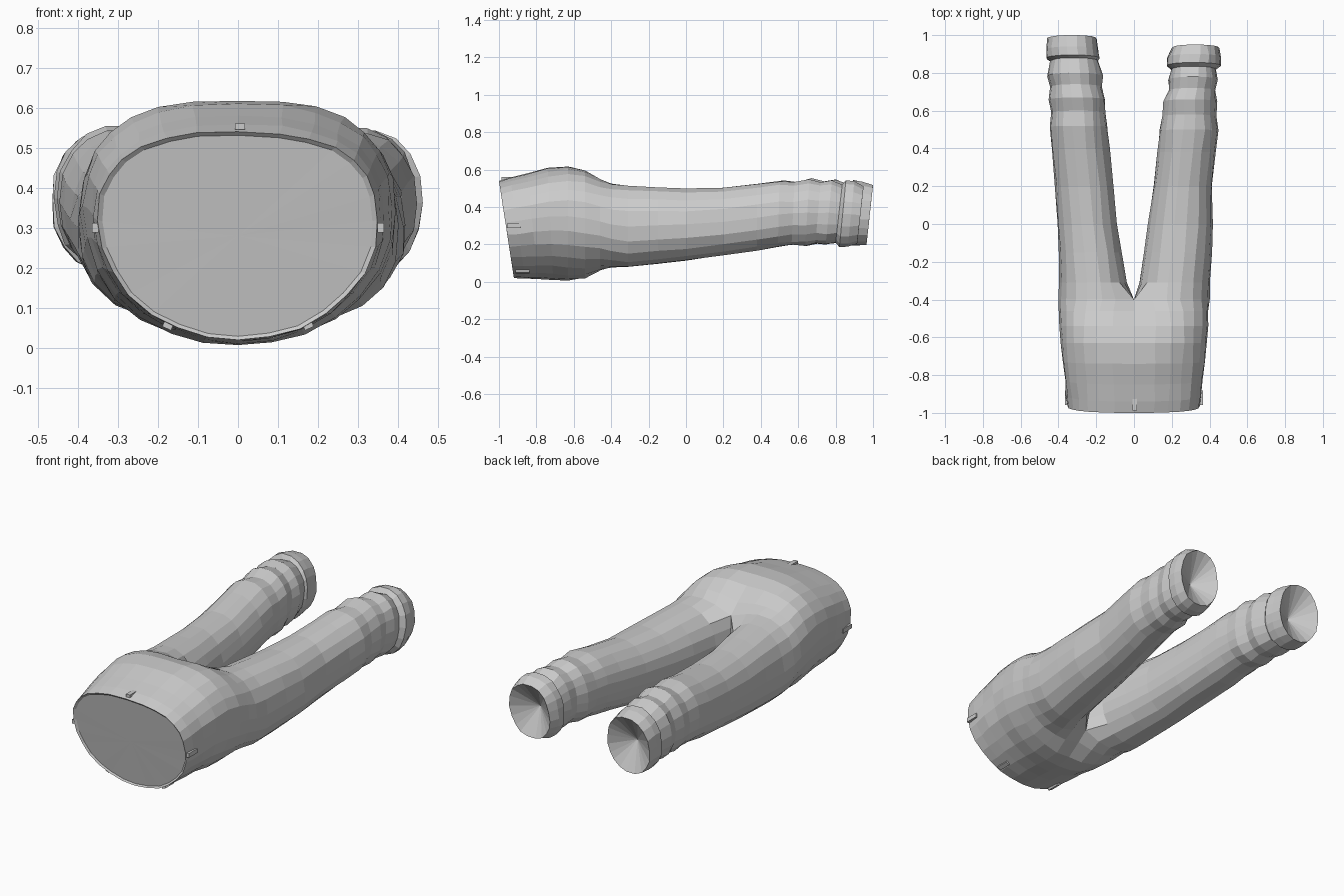
import bpy, bmesh, math, random
from mathutils import Vector

if "Cube" in bpy.data.objects:
    bpy.data.objects.remove(bpy.data.objects["Cube"])

random.seed(4)
OUTER, INNER = 15, 4          # points on the outside / inseam of each half section

# hips: y at top, half width, z low, z high, blend towards leg section, slant
HIPS = [(-1.00, .350, .020, .540, 0, .08), (-.94, .358, .018, .558, 0, .08),
        (-.85, .367, .015, .580, 0, .06), (-.74, .378, .010, .610, 0, .03),
        (-.63, .388, .002, .622, .05, 0), (-.54, .392, .008, .605, .15, 0),
        (-.46, .396, .045, .562, .40, 0), (-.40, .398, .068, .533, .75, 0)]
# legs: y at top, inner x, outer x, z low, z high
RIGHT = [(-.31, .030, .402, .080, .515), (-.15, .052, .412, .095, .508),
         (0, .075, .420, .112, .500), (.20, .105, .415, .140, .505),
         (.38, .125, .432, .165, .525), (.50, .135, .446, .185, .540),
         (.58, .152, .438, .195, .535), (.66, .155, .440, .192, .550),
         (.72, .185, .432, .205, .535), (.78, .180, .446, .198, .545),
         (.835, .195, .436, .208, .520), (.855, .172, .462, .182, .545),
         (.90, .178, .462, .185, .540), (.95, .200, .448, .200, .515)]
LEFT = [(-.31, .035, .395, .080, .515), (-.15, .065, .400, .095, .505),
        (0, .090, .405, .112, .497), (.20, .110, .420, .140, .500),
        (.40, .130, .438, .170, .525), (.52, .142, .446, .188, .545),
        (.60, .152, .440, .198, .535), (.67, .150, .452, .192, .555),
        (.74, .170, .445, .205, .538), (.80, .165, .462, .200, .550),
        (.88, .190, .442, .210, .520), (.895, .182, .464, .190, .545),
        (.94, .188, .466, .192, .538), (1.0, .200, .460, .195, .520)]


def spow(v, p):
    return math.copysign(abs(v) ** p, v)


def leg_section(x0, x1, z0, z1):
    """Rounded section, seam points at +-140 degrees, then the inseam."""
    degs = [140 - 280 * i / (OUTER - 1) for i in range(OUTER)]
    degs += [-140 - 80 * (i + 1) / (INNER + 1) for i in range(INNER)]
    pts = []
    for d in degs:
        a = math.radians(d)
        pts.append(((x0 + x1) / 2 + (x1 - x0) / 2 * spow(math.cos(a), .92),
                    (z0 + z1) / 2 + (z1 - z0) / 2 * spow(math.sin(a), .92)))
    return pts


def hip_section(w, z0, z1, blend):
    """Half of the hips, flat-topped and rounder below, easing into a leg."""
    leg = leg_section(0, w, z0, z1)
    zm = z0 + (z1 - z0) * .57
    pts = []
    for i in range(OUTER):
        a = math.pi / 2 - math.pi * i / (OUTER - 1)
        up = a > 0
        p = .8 if up else 1
        x = w * spow(max(math.cos(a), 0), p)
        z = zm + ((z1 - zm) if up else (zm - z0)) * spow(math.sin(a), p)
        x += (leg[i][0] - x) * blend
        z += (leg[i][1] - z) * blend
        pts.append((0 if i in (0, OUTER - 1) else x, z))
    top, low = pts[0][1], pts[-1][1]
    for i in range(INNER):
        pts.append((0, low + (top - low) * (i + 1) / (INNER + 1)))
    return pts


def add_ring(bm, pts, y, slant, side, count):
    zs = [p[1] for p in pts]
    z0, z1 = min(zs), max(zs)
    ring = []
    for x, z in pts[:count]:
        j = 0 if x < .001 else .004
        yy = y + slant * (z1 - z) / (z1 - z0)
        ring.append(bm.verts.new((side * (x + random.uniform(-j, j)),
                                  yy, z + random.uniform(-j, j) * .6)))
    return ring


def bridge(bm, a, b, closed):
    n = len(a) if closed else OUTER
    for i in range(n if closed else n - 1):
        k = (i + 1) % n
        bm.faces.new((a[i], a[k], b[k], b[i]))


def fan(bm, ring, centre, closed):
    c = bm.verts.new(centre)
    n = len(ring)
    for i in range(n if closed else n - 1):
        bm.faces.new((ring[i], ring[(i + 1) % n], c))


def half(bm, side, legs):
    # hips, open along the centre plane
    prev = None
    for k, (y, w, z0, z1, blend, slant) in enumerate(HIPS):
        last = k == len(HIPS) - 1
        ring = add_ring(bm, hip_section(w, z0, z1, blend), y, slant, side,
                        OUTER + INNER if last else OUTER)
        if prev:
            bridge(bm, prev, ring, False)
        else:
            # waist rim and closing cap
            mid = Vector((0, -.96, .28))
            rim = [bm.verts.new(mid + (v.co - mid) * .965 + Vector((0, .008, 0)))
                   for v in ring]
            bridge(bm, ring, rim, False)
            fan(bm, rim, mid + Vector((0, .008, 0)), False)
        prev = ring
    # leg down to the cuff
    for y, x0, x1, z0, z1 in legs:
        slant = -.035 * max(0, min(1, (y - .4) / .4))
        ring = add_ring(bm, leg_section(x0, x1, z0, z1), y, slant, side, OUTER + INNER)
        bridge(bm, prev, ring, True)
        prev = ring
    # sunken hem opening
    c = sum((v.co for v in prev), Vector()) / len(prev)
    fan(bm, prev, c - Vector((0, .09, 0)), True)


# trousers
bm = bmesh.new()
half(bm, 1, RIGHT)
half(bm, -1, LEFT)
bmesh.ops.remove_doubles(bm, verts=bm.verts, dist=.0008)
bmesh.ops.recalc_face_normals(bm, faces=bm.faces)
mesh = bpy.data.meshes.new("trousers")
bm.to_mesh(mesh)
bm.free()
bpy.context.collection.objects.link(bpy.data.objects.new("trousers", mesh))


# belt loops around the waistband
def belt_loop(x, y, z, roll):
    bpy.ops.mesh.primitive_cube_add(size=1, location=(x, y, z), rotation=(0, roll, 0))
    ob = bpy.context.object
    ob.name = "belt_loop"
    ob.scale = (.024, .075, .016)


belt_loop(.005, -.95, .553, 0)
for s in (-1, 1):
    belt_loop(s * .356, -.92, .30, math.pi / 2)
    belt_loop(s * .175, -.875, .056, -s * .42)
